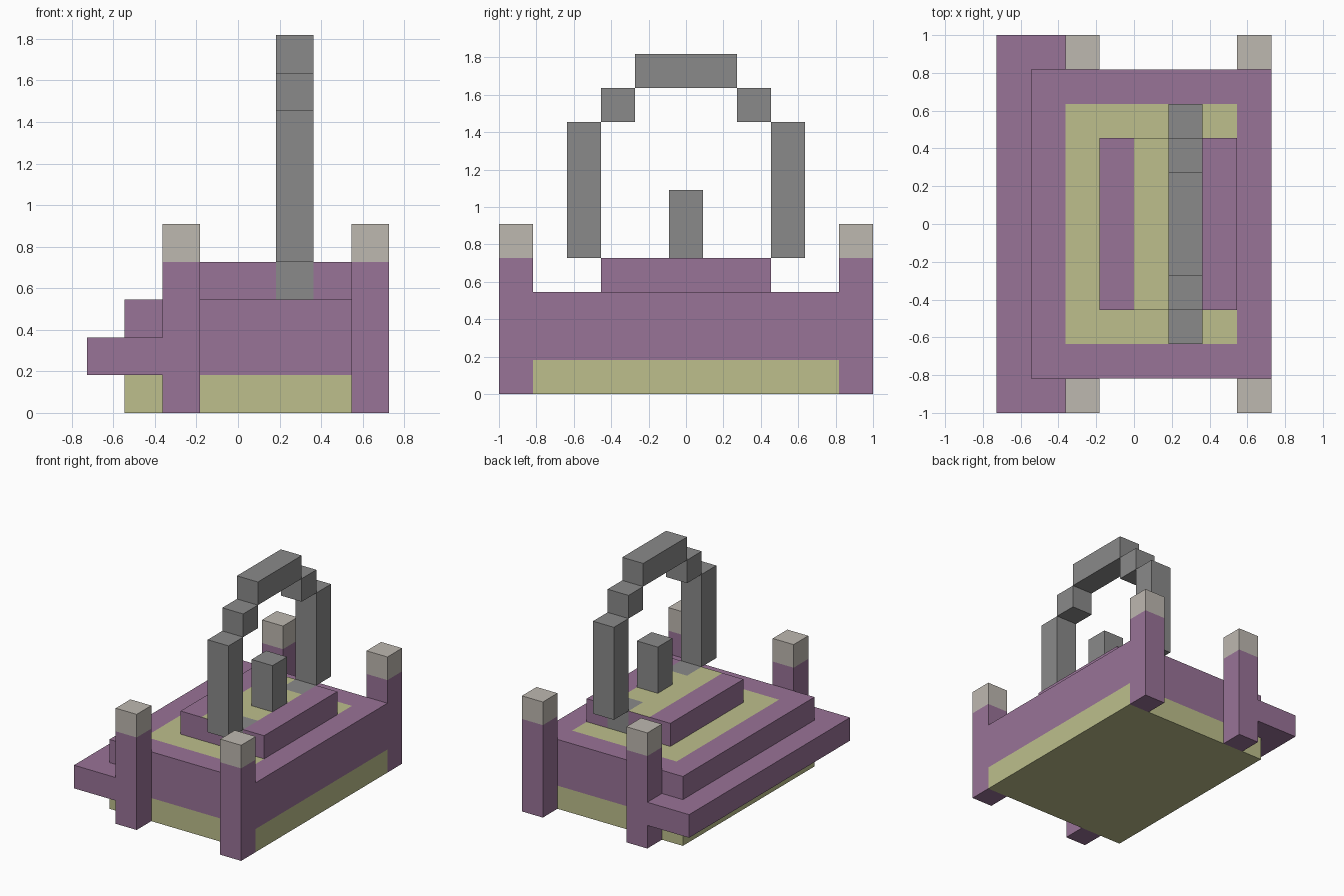
import bpy
import bmesh
from mathutils import Vector

U = 2 / 11  # one building block

cube = bpy.data.objects.get("Cube")
if cube:
    bpy.data.objects.remove(cube, do_unlink=True)


def make_material(name, srgb):
    def linear(c):
        c /= 255
        return c / 12.92 if c <= 0.04045 else ((c + 0.055) / 1.055) ** 2.4
    color = (*[linear(c) for c in srgb], 1)
    mat = bpy.data.materials.new(name)
    mat.use_nodes = True
    mat.diffuse_color = color
    mat.node_tree.nodes["Principled BSDF"].inputs["Base Color"].default_value = color
    return mat


PURPLE, YELLOW, GREY, BEIGE = range(4)
MATERIALS = [
    make_material("purple", (153, 115, 151)),
    make_material("pale_yellow", (189, 191, 140)),
    make_material("grey", (138, 138, 138)),
    make_material("beige", (190, 184, 176)),
]


def block(name, xs, ys, zs, rule):
    """Box in block units, cut at the inner values of xs, ys, zs and coloured by rule."""
    bm = bmesh.new()
    bmesh.ops.create_cube(bm, size=1)
    spans = (xs, ys, zs)
    for v in bm.verts:
        v.co = Vector([s[0] if c < 0 else s[-1] for c, s in zip(v.co, spans)])
    for axis, span in enumerate(spans):
        normal = Vector([float(i == axis) for i in range(3)])
        for cut in span[1:-1]:
            bmesh.ops.bisect_plane(bm, geom=bm.verts[:] + bm.edges[:] + bm.faces[:],
                                   plane_co=normal * cut, plane_no=normal)
    bm.normal_update()
    for f in bm.faces:
        f.material_index = rule(f.calc_center_median(), f.normal)
    bmesh.ops.scale(bm, vec=(U, U, U), verts=bm.verts)
    mesh = bpy.data.meshes.new(name)
    bm.to_mesh(mesh)
    bm.free()
    for mat in MATERIALS:
        mesh.materials.append(mat)
    obj = bpy.data.objects.new(name, mesh)
    bpy.context.collection.objects.link(obj)
    return obj


def plain(index):
    return lambda center, normal: index


def base_rule(c, n):
    inlay = n.z > 0.5 and -2 < c.x < 3 and abs(c.y) < 3.5
    return YELLOW if c.z < 1 or inlay else PURPLE


def tier_rule(c, n):
    if 1 < c.x < 2 and abs(c.y) > 1.5:
        return GREY
    return YELLOW if n.z > 0.5 and 0 < c.x < 2 else PURPLE


def post_rule(c, n):
    return BEIGE if c.z > 4 else PURPLE


# Stepped platform
block("base", (-3, -2, 3, 4), (-4.5, -3.5, 3.5, 4.5), (0, 1, 3), base_rule)
block("upper_tier", (-1, 0, 1, 2, 3), (-2.5, -1.5, 1.5, 2.5), (3, 4), tier_rule)
block("entry_step", (-4, -2), (-5.5, 5.5), (1, 2), plain(PURPLE))

# Corner posts with light caps
for side, y in (("front", -5.5), ("back", 4.5)):
    for end, x in (("right", -2), ("left", 3)):
        block(f"{side}_{end}_post", (x, x + 1), (y, y + 1), (0, 4, 5), post_rule)

# Ring-shaped arch and central pillar
for side, s in (("front", -1), ("back", 1)):
    block(f"{side}_arch_leg", (1, 2), sorted((2.5 * s, 3.5 * s)), (4, 8), plain(GREY))
    block(f"{side}_arch_shoulder", (1, 2), sorted((1.5 * s, 2.5 * s)), (8, 9), plain(GREY))
block("arch_top", (1, 2), (-1.5, 1.5), (9, 10), plain(GREY))
block("central_pillar", (1, 2), (-0.5, 0.5), (4, 6), plain(GREY))
